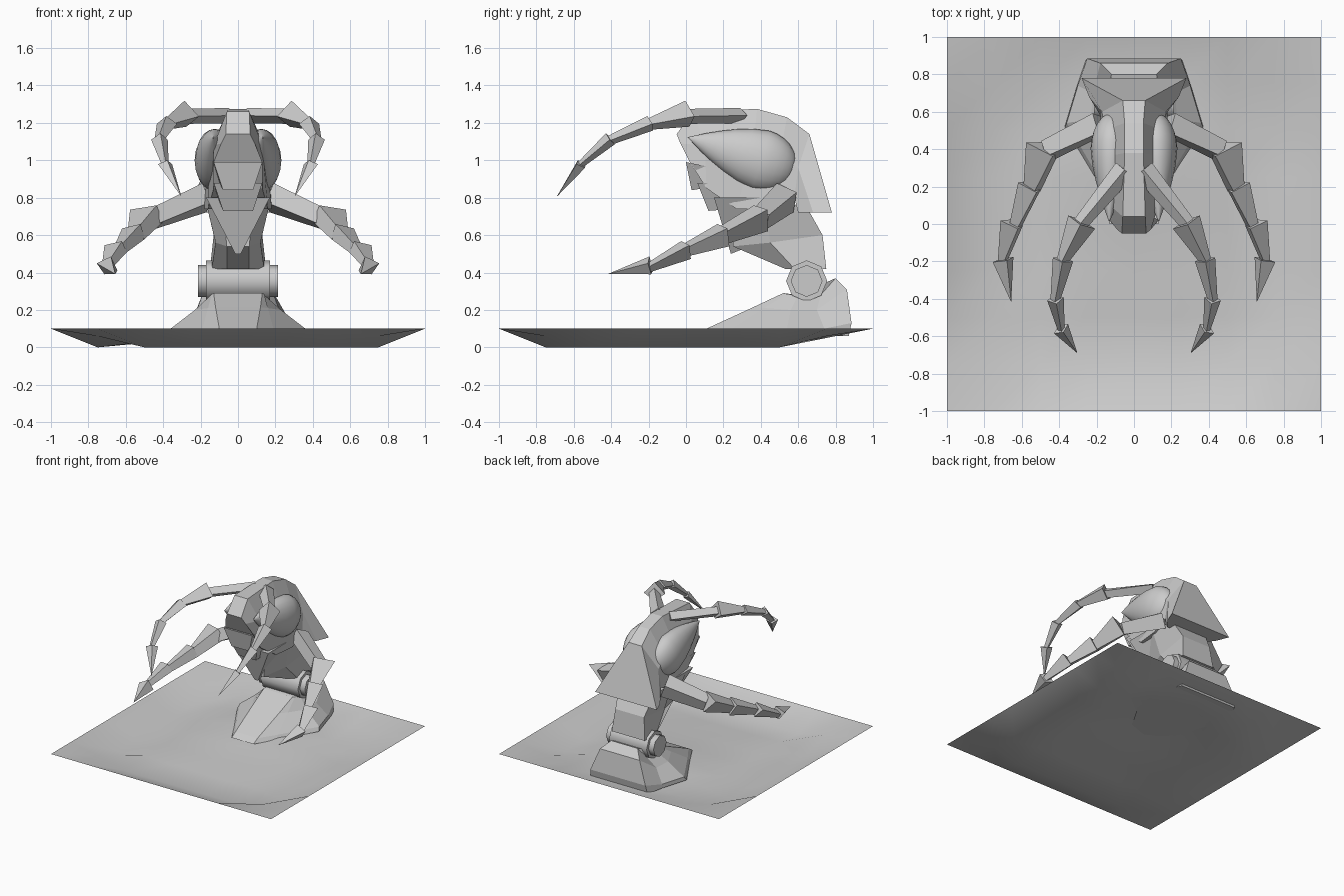
import bpy, bmesh, math
from mathutils import Vector, Matrix

if "Cube" in bpy.data.objects:
    bpy.data.objects.remove(bpy.data.objects["Cube"])


def finish(name, bm, smooth=False, mirror=False):
    bmesh.ops.recalc_face_normals(bm, faces=bm.faces)
    for f in bm.faces:
        f.smooth = smooth
    me = bpy.data.meshes.new(name)
    bm.to_mesh(me)
    bm.free()
    ob = bpy.data.objects.new(name, me)
    bpy.context.collection.objects.link(ob)
    if mirror:
        m = ob.modifiers.new("mirror", 'MIRROR')
        m.use_mirror_merge = False
    return ob


def loft(bm, rings):
    rows = [[bm.verts.new(p) for p in r] for r in rings]
    n = len(rows[0])
    for a, b in zip(rows, rows[1:]):
        for i in range(n):
            j = (i + 1) % n
            bm.faces.new((a[i], a[j], b[j], b[i]))
    bm.faces.new(rows[0])
    bm.faces.new(rows[-1])


def sym(half):
    # closed symmetric ring from its right half
    return half + [(-x, y, z) for x, y, z in reversed(half)]


def solid(name, halves):
    bm = bmesh.new()
    loft(bm, [sym(h) for h in halves])
    return finish(name, bm)


# ground sheet: raised rim, shallow dip, swell under the foot
bm = bmesh.new()
bmesh.ops.create_grid(bm, x_segments=8, y_segments=8, size=1)
for v in bm.verts:
    x, y = v.co.x, v.co.y
    edge = max(abs(x), abs(y))
    if edge > 0.9:
        v.co.z = 0.1
    elif abs(x) > 0.7 and abs(y) > 0.7:
        v.co.z = 0.06
    elif y > 0.7 and abs(x) < 0.6:
        v.co.z = 0.05
    elif edge < 0.6:
        swell = math.exp(-(x * x + (y - .4) ** 2) / .2)
        v.co.z = 0.025 + 0.065 * swell + 0.01 * math.sin(4 * x + 3 * y)
finish("ground", bm, smooth=True)

# splayed foot
solid("foot", [
    [(.10, .06, .07), (.19, .22, .07), (.37, .52, .07), (.31, .72, .07), (.26, .87, .06)],
    [(.10, .11, .10), (.19, .25, .10), (.36, .54, .10), (.30, .74, .10), (.25, .885, .13)],
    [(.12, .36, .215), (.16, .42, .21), (.23, .56, .20), (.22, .70, .20), (.18, .86, .31)],
    [(.13, .52, .29), (.14, .54, .285), (.14, .60, .28), (.14, .72, .28), (.12, .80, .37)],
])

# hinge barrel and end caps
for name, r, half in (("hinge_barrel", .11, .17), ("hinge_pin", .085, .215)):
    bm = bmesh.new()
    mat = (Matrix.Translation((0, .645, .355)) @ Matrix.Rotation(math.pi / 2, 4, 'Y'))
    bmesh.ops.create_cone(bm, cap_ends=True, segments=8, radius1=r, radius2=r,
                          depth=half * 2, matrix=mat)
    ob = finish(name, bm)
    bpy.context.view_layer.objects.active = ob
    ob.select_set(True)
    bpy.ops.object.shade_smooth_by_angle(angle=math.radians(50))
    ob.select_set(False)

# waist between hinge and body
solid("waist", [
    [(.06, .53, .42), (.14, .58, .42), (.15, .75, .42)],
    [(.06, .25, .54), (.12, .45, .56), (.13, .73, .60)],
    [(.08, .25, .76), (.17, .42, .77), (.16, .64, .76)],
])

# body shell: each section is ridge, flank, belly
solid("shell", [
    [(.065, -.05, 1.14), (.09, -.03, 1.09), (.13, .02, .99)],
    [(.06, .04, 1.26), (.13, .10, 1.08), (.13, .11, .85)],
    [(.05, .38, 1.275), (.15, .36, 1.06), (.16, .27, .74)],
    [(.05, .54, 1.23), (.16, .50, 1.02), (.18, .45, .74)],
    [(.06, .66, 1.14), (.17, .60, .96), (.18, .58, .80)],
    [(.28, .78, .72), (.24, .68, .72), (.18, .60, .72)],
])

# overlapping jaw plates
for i, (top, bot) in enumerate((
        ([(.13, .0, .99), (.13, .2, .95)], [(.08, .03, .84), (.08, .15, .86)]),
        ([(.13, .06, .88), (.14, .3, .88)], [(.08, .12, .73), (.08, .25, .74)]),
        ([(.17, .15, .80), (.17, .42, .80)], [(.015, .24, .50), (.02, .29, .52)]))):
    solid(f"jaw_plate_{i + 1}", [top, bot])

# teardrop side bulbs, pointed towards the front
bm = bmesh.new()
bmesh.ops.create_uvsphere(bm, u_segments=20, v_segments=14, radius=1)
axis = Vector((.01, -.38, .12)).normalized()
side = Vector((1, 0, 0))
side = (side - axis * side.dot(axis)).normalized()
up = side.cross(axis)
for v in bm.verts:
    x, y, z = v.co
    rr = math.hypot(x, y)
    k = 1.0
    if z > 0 and rr > 1e-5:
        k = (1 - z ** 1.5) / rr
    v.co = (Vector((.122, .40, 1.0)) + side * x * k * .11 + up * y * k * .165
            + axis * z * (.41 if z > 0 else .195))
finish("side_bulb", bm, smooth=True, mirror=True)


def limb(name, joints, sizes, ref):
    # chain of tapered diamond segments with a barb at each root
    bm = bmesh.new()
    pts = [Vector(p) for p in joints]
    for a, b, (barb, r, tip) in zip(pts, pts[1:], sizes):
        d = (b - a).normalized()
        u = Vector(ref)
        u = (u - d * u.dot(d)).normalized()
        s = d.cross(u)
        end = b + d * .015
        loft(bm, [[a + u * barb, a + s * r, a - u * r * .7, a - s * r],
                  [end + u * tip, end + s * tip, end - u * tip, end - s * tip]])
    finish(name, bm, mirror=True)


limb("upper_arm",
     [(.05, .29, 1.24), (.28, .01, 1.235), (.38, -.19, 1.195), (.42, -.40, 1.11),
      (.39, -.56, .98), (.31, -.68, .82)],
     [(.04, .06, .04), (.085, .08, .03), (.045, .055, .025),
      (.045, .045, .018), (.03, .045, .001)], (0, 0, 1))

limb("lower_arm",
     [(.18, .53, .80), (.45, .40, .69), (.54, .20, .60), (.63, .0, .52),
      (.70, -.19, .43), (.66, -.40, .395)],
     [(.08, .09, .065), (.14, .08, .05), (.09, .07, .035),
      (.09, .055, .025), (.06, .06, .001)], (.05, .9, .5))
